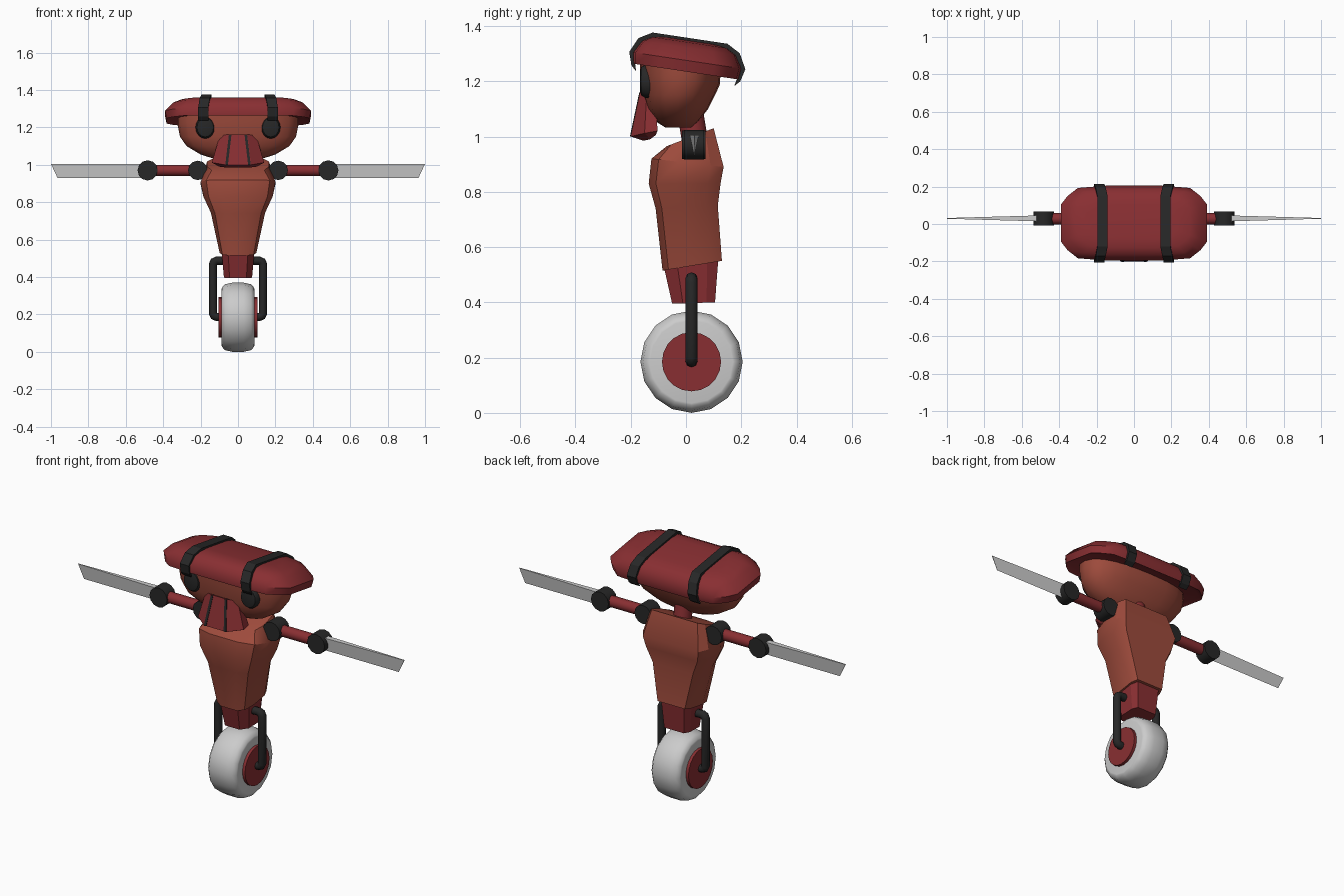
import bpy, bmesh
from math import sin, cos, pi, copysign, radians
from mathutils import Vector

if "Cube" in bpy.data.objects:
    bpy.data.objects.remove(bpy.data.objects["Cube"])


def mat(name, rgb):
    m = bpy.data.materials.new(name)
    m.diffuse_color = (*rgb, 1)
    m.use_nodes = True
    m.node_tree.nodes["Principled BSDF"].inputs["Base Color"].default_value = m.diffuse_color
    return m


ORANGE = mat("orange_paint", (0.34, 0.07, 0.045))
RED = mat("red_paint", (0.25, 0.028, 0.032))
DARK = mat("dark_rubber", (0.02, 0.02, 0.02))


def finish(ob, material, angle):
    if material:
        ob.data.materials.append(material)
    bpy.ops.object.select_all(action='DESELECT')
    ob.select_set(True)
    bpy.context.view_layer.objects.active = ob
    if angle:
        bpy.ops.object.shade_smooth_by_angle(angle=radians(angle))
    return ob


def loft(name, rings, material=None, angle=35):
    """Skin a list of equal-length point rings and cap both ends."""
    bm = bmesh.new()
    vr = [[bm.verts.new(p) for p in r] for r in rings]
    n = len(vr[0])
    for a, b in zip(vr, vr[1:]):
        for i in range(n):
            j = (i + 1) % n
            bm.faces.new((a[i], a[j], b[j], b[i]))
    bm.faces.new(vr[0][::-1])
    bm.faces.new(vr[-1])
    bmesh.ops.recalc_face_normals(bm, faces=bm.faces)
    me = bpy.data.meshes.new(name)
    bm.to_mesh(me)
    bm.free()
    ob = bpy.data.objects.new(name, me)
    bpy.context.collection.objects.link(ob)
    return finish(ob, material, angle)


def rod(name, a, b, r, sides, material, angle=35):
    """Cylinder between two points."""
    a, b = Vector(a), Vector(b)
    q = (b - a).to_track_quat('Z', 'Y')
    ring = [q @ Vector((r * cos(2 * pi * i / sides), r * sin(2 * pi * i / sides), 0))
            for i in range(sides)]
    return loft(name, [[p + a for p in ring], [p + b for p in ring]], material, angle)


def lathe_x(name, profile, cy, cz, sides, material, angle=35):
    """Revolve (x, radius) pairs around an x axis."""
    t = [2 * pi * i / sides for i in range(sides)]
    return loft(name, [[(x, cy + r * sin(a), cz - r * cos(a)) for a in t]
                       for x, r in profile], material, angle)


def mirrored(half):
    """Close a right-side outline with its left-side copy."""
    return half + [(-p[0], *p[1:]) for p in reversed(half)]


# Wheel
lathe_x("tyre", [(-.088, .15), (-.086, .158), (-.07, .176), (-.03, .185),
                 (.03, .185), (.07, .176), (.086, .158), (.088, .15)], .02, .185, 16, None, 40)
lathe_x("wheel_hub", [(-.104, .107), (.104, .107)], .02, .185, 20, RED)

# Fork bars
for s, side in ((1, "right"), (-1, "left")):
    cu = bpy.data.curves.new("fork_" + side, 'CURVE')
    cu.dimensions = '3D'
    cu.bevel_depth = .022
    cu.bevel_resolution = 2
    cu.use_fill_caps = True
    pts = [(.06, .487), (.115, .487), (.128, .482), (.134, .468),
           (.134, .205), (.128, .192), (.115, .187), (.09, .187)]
    sp = cu.splines.new('POLY')
    sp.points.add(len(pts) - 1)
    for p, (x, z) in zip(sp.points, pts):
        p.co = (s * x, .02, z, 1)
    sp.use_smooth = True
    ob = bpy.data.objects.new("fork_" + side, cu)
    bpy.context.collection.objects.link(ob)
    cu.materials.append(DARK)

# Pelvis and torso: outline in (half width, depth) units, rings slope front to back
OUTLINE = [(.45, 0), (.85, .1), (1, .38), (1, .82), (.85, 1)]


def body(name, rows, outline, material, angle):
    rings = []
    for zf, zb, yf, yb, w in rows:
        rings.append(mirrored([(u * w, yf + v * (yb - yf), zf + v * (zb - zf))
                               for u, v in outline]))
    return loft(name, rings, material, angle)


body("pelvis", [(.395, .4, -.05, .105, .075), (.55, .57, -.085, .118, .09)],
     [(.6, 0), (1, .25), (1, .8), (.8, 1)], RED, 20)
body("torso", [(.515, .55, -.085, .13, .098), (.74, .75, -.11, .115, .145),
               (.83, .83, -.135, .125, .185), (.92, .89, -.125, .136, .2),
               (.965, 1.03, -.07, .1, .165)], OUTLINE, ORANGE, 32)

# Neck
rod("neck", (0, .035, .97), (0, .01, 1.12), .047, 12, RED)

# Arms with blades
for s, side in ((1, "right"), (-1, "left")):
    rod("shoulder_" + side, (s * .215, -.015, .97), (s * .215, .07, .97), .052, 12, DARK)
    rod("arm_" + side, (s * .2, .028, .97), (s * .49, .028, .97), .03, 12, RED)
    rod("elbow_" + side, (s * .483, -.008, .97), (s * .483, .066, .97), .054, 12, DARK)
    loft("blade_" + side,
         [[(s * .5, .014, 1.005), (s * .5, .046, 1.005), (s * .5, .03, .93)],
          [(s, .028, 1.005), (s, .032, 1.005), (s * .965, .03, .93)]], None, 0)


# Head bowl: superellipse rings, (z, half width, front y, back y)
def oval(z, w, yf, yb, n=20):
    c, d = (yf + yb) / 2, (yb - yf) / 2
    pts = []
    for i in range(n):
        a = 2 * pi * i / n
        x, y = [copysign(abs(f) ** .8, f) for f in (cos(a), sin(a))]
        yy = c + d * y
        pts.append((w * x, yy, z - .15 * yy * (z > 1.2)))
    return pts


loft("head", [oval(1.033, .13, -.075, .02), oval(1.055, .2, -.11, .045),
              oval(1.1, .275, -.14, .08), oval(1.15, .31, -.155, .105),
              oval(1.205, .322, -.165, .122), oval(1.245, .322, -.168, .125)],
     ORANGE, 45)


# Hat, tilted with the front raised
def tilt(x, y, z):
    return (x, y + .12 * z, 1.235 + z - .15 * y)


edge = [(.15, -.2), (.3, -.188), (.355, -.145), (.39, -.1),
        (.39, .1), (.355, .145), (.3, .188), (.15, .2)]
loft("hat", [[tilt(x * sx, y * sy, z) for x, y in mirrored(edge)]
             for z, sx, sy in ((.012, .9, .88), (0, .98, .97), (.04, 1, 1),
                               (.085, .89, .87), (.105, .77, .7), (.112, .6, .45))],
     RED, 50)

# Hat straps
path = [(-.197, -.006, .186), (-.21, .04, .186), (-.183, .094, .178), (-.135, .121, .168)]
path += [(-y, z, x) for y, z, x in reversed(path)]
for s, side in ((1, "right"), (-1, "left")):
    loft("strap_" + side,
         [[tilt(s * (x - .027), y, z), tilt(s * (x + .027), y, z),
           tilt(s * (x + .027), y * .9, z - .02), tilt(s * (x - .027), y * .9, z - .02)]
          for y, z, x in path], DARK, 25)

# Eyes
for s, side in ((1, "right"), (-1, "left")):
    loft("eye_" + side,
         [[(s * .175 + r * .052 * cos(2 * pi * i / 16), y, 1.2 + r * .06 * sin(2 * pi * i / 16))
           for i in range(16)] for y, r in ((-.09, 1), (-.148, 1), (-.162, .85), (-.166, .6))],
         DARK, 40)

# Snout with two dark slits
loft("snout", [mirrored([(.05, -.166, 1.163), (.098, -.142, 1.155), (.095, -.11, 1.14)]),
               mirrored([(.07, -.2, 1.0), (.14, -.15, 1.012), (.138, -.103, 1.02)]),
               mirrored([(.06, -.155, .985), (.1, -.13, .99), (.1, -.11, 1.005)])], RED, 15)
for s, side in ((1, "right"), (-1, "left")):
    loft("snout_slit_" + side,
         [[(s * x, y, z) for x, y in ((x0, y0), (x0 + .014, y0), (x0 + .014, y0 + .02), (x0, y0 + .02))]
          for x0, y0, z in ((.035, -.169, 1.16), (.054, -.203, 1.0))], DARK, 0)
